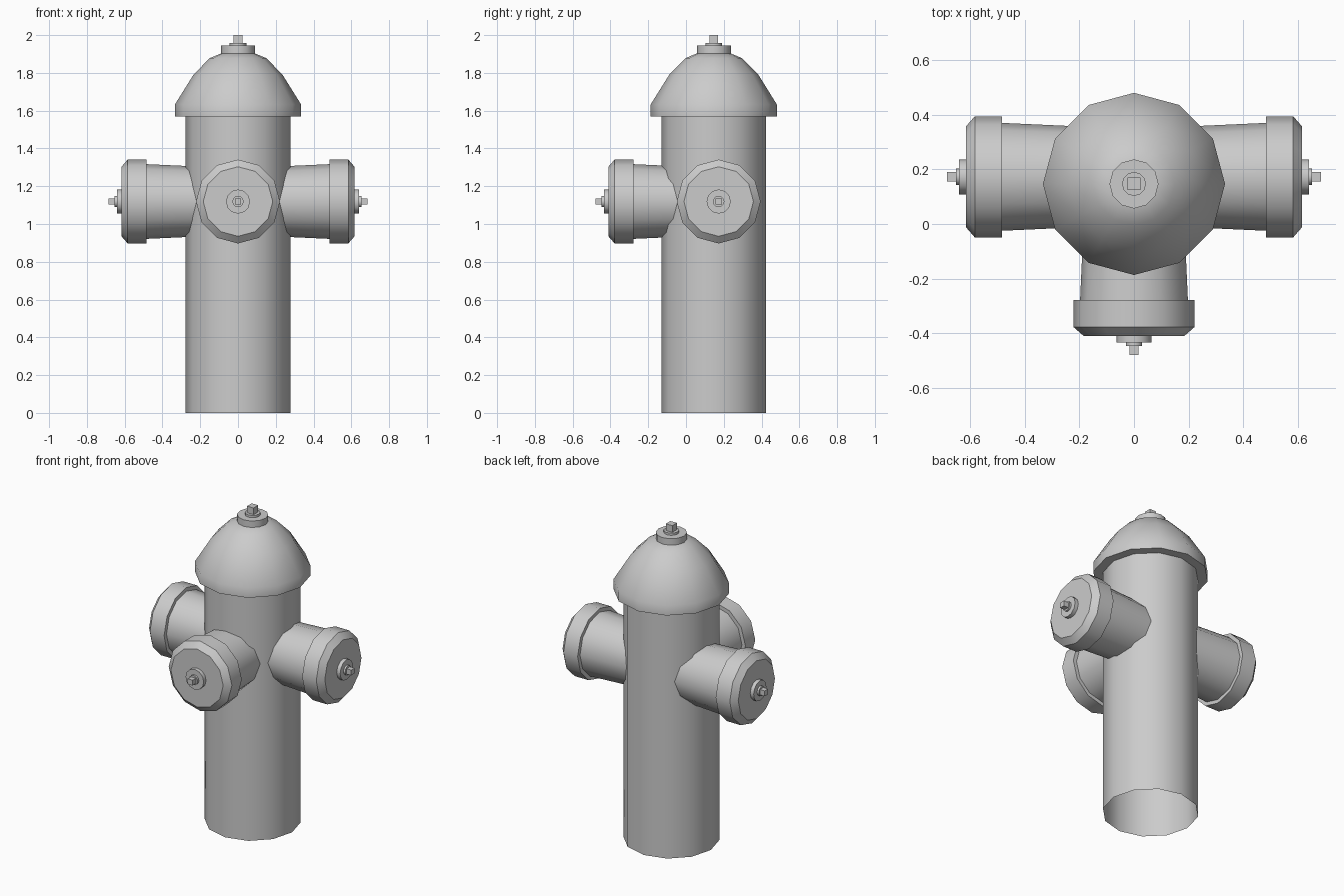
import bpy, bmesh
from math import cos, sin, pi, radians
from mathutils import Matrix

if "Cube" in bpy.data.objects:
    bpy.data.objects.remove(bpy.data.objects["Cube"])

SIDES = 12


def finish(name, bm, frame):
    bmesh.ops.recalc_face_normals(bm, faces=bm.faces)
    mesh = bpy.data.meshes.new(name)
    bm.to_mesh(mesh)
    bm.free()
    mesh.shade_smooth()
    mesh.set_sharp_from_angle(angle=radians(40))
    obj = bpy.data.objects.new(name, mesh)
    obj.matrix_world = frame
    bpy.context.collection.objects.link(obj)
    return obj


def lathe(name, profile, frame, cap_end=True):
    """Turn (radius, height) points around the local z axis."""
    bm = bmesh.new()
    rings = [[bm.verts.new((r * cos(2 * pi * i / SIDES), r * sin(2 * pi * i / SIDES), h))
              for i in range(SIDES)] for r, h in profile]
    for a, b in zip(rings, rings[1:]):
        for i in range(SIDES):
            j = (i + 1) % SIDES
            bm.faces.new((a[i], a[j], b[j], b[i]))
    if cap_end:
        bm.faces.new(rings[-1])
    return finish(name, bm, frame)


def square_nut(name, half, low, high, frame):
    bm = bmesh.new()
    bmesh.ops.create_cube(bm, size=1, matrix=Matrix.Translation((0, 0, (low + high) / 2))
                          @ Matrix.Diagonal((2 * half, 2 * half, high - low, 1)))
    return finish(name, bm, frame)


# Barrel (open underneath) and bonnet
upright = Matrix.Translation((0, 0.147, 0))
lathe("barrel", [(0.277, 0), (0.277, 1.58)], upright, cap_end=False)
lathe("bonnet", [(0.27, 1.57), (0.334, 1.57), (0.334, 1.633), (0.236, 1.79),
                 (0.15, 1.878), (0.085, 1.905)], upright)
lathe("bonnet_collar", [(0.09, 1.90), (0.09, 1.944)], upright)
lathe("bonnet_washer", [(0.044, 1.944), (0.044, 1.958)], upright)
square_nut("bonnet_nut", 0.023, 1.955, 2.0, upright)

# Three hose outlets sharing one profile, local z pointing outwards
outlets = {
    "right": Matrix.Translation((0, 0.173, 1.119)) @ Matrix.Rotation(pi / 2, 4, 'Y'),
    "left": Matrix.Translation((0, 0.173, 1.119)) @ Matrix.Rotation(-pi / 2, 4, 'Y'),
    "front": Matrix.Translation((0, 0.206, 1.119)) @ Matrix.Rotation(pi / 2, 4, 'X'),
}
for side, frame in outlets.items():
    lathe(side + "_outlet_neck", [(0.183, 0.16), (0.198, 0.49)], frame, cap_end=False)
    lathe(side + "_outlet_cap", [(0.195, 0.485), (0.222, 0.485), (0.222, 0.584),
                                 (0.184, 0.617)], frame)
    lathe(side + "_cap_collar", [(0.064, 0.612), (0.064, 0.641)], frame)
    lathe(side + "_cap_washer", [(0.030, 0.640), (0.030, 0.653)], frame)
    square_nut(side + "_cap_nut", 0.017, 0.650, 0.686, frame)
